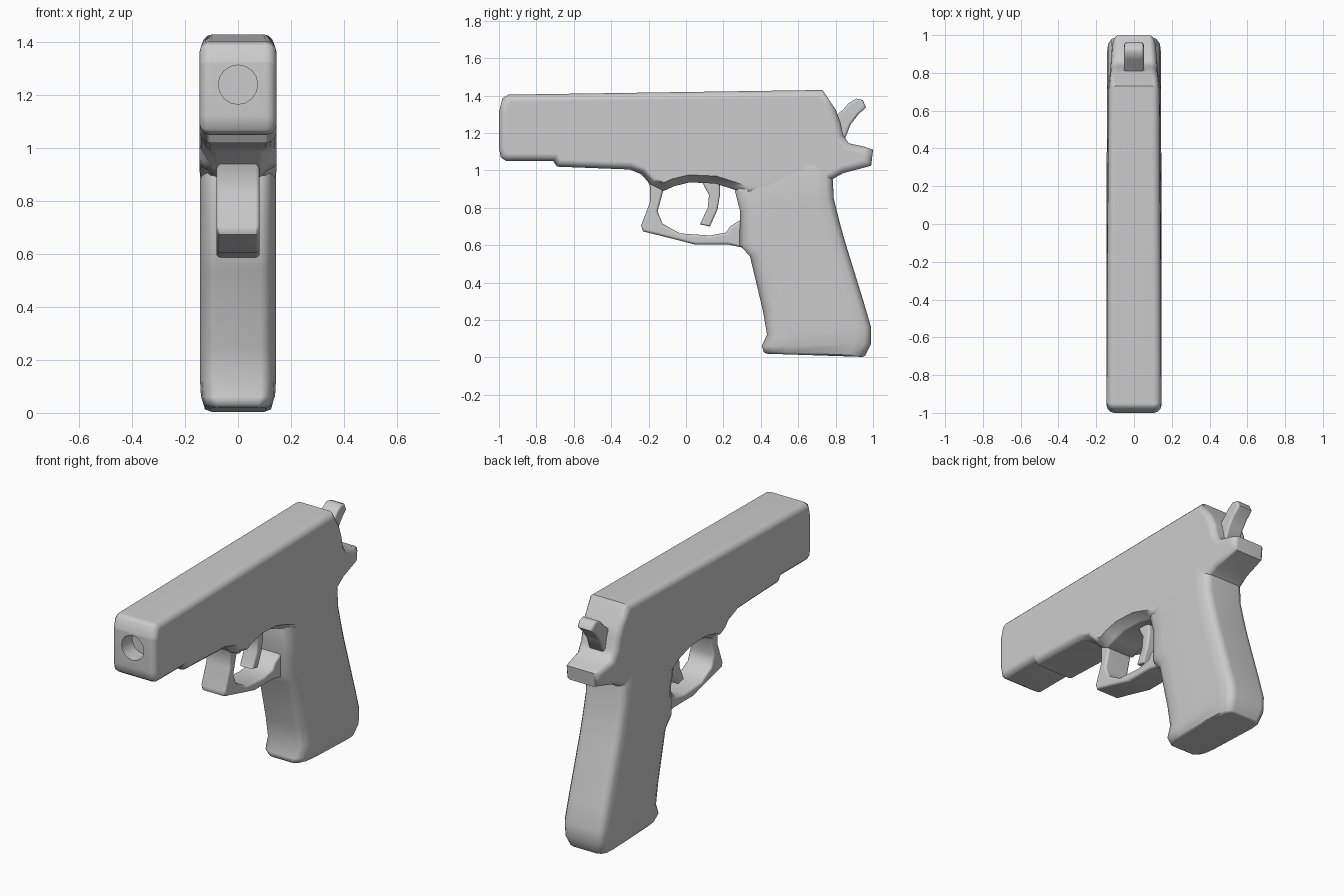
import bpy, bmesh, math

if "Cube" in bpy.data.objects:
    bpy.data.objects.remove(bpy.data.objects["Cube"])


def finish(name, bm, angle=45):
    bmesh.ops.recalc_face_normals(bm, faces=bm.faces)
    mesh = bpy.data.meshes.new(name)
    bm.to_mesh(mesh)
    bm.free()
    ob = bpy.data.objects.new(name, mesh)
    bpy.context.collection.objects.link(ob)
    return ob


def shade(ob, angle=50):
    bpy.ops.object.select_all(action='DESELECT')
    ob.select_set(True)
    bpy.context.view_layer.objects.active = ob
    bpy.ops.object.shade_smooth_by_angle(angle=math.radians(angle))
    wn = ob.modifiers.new("weighted_normals", 'WEIGHTED_NORMAL')
    wn.keep_sharp = True


def profile_part(name, pts, half, bevel, reshape=None):
    """Side outline (y, z) extruded across x, with rounded rims."""
    bm = bmesh.new()
    left = [bm.verts.new((-half, y, z)) for y, z in pts]
    right = [bm.verts.new((half, y, z)) for y, z in pts]
    caps = [bm.faces.new(left), bm.faces.new(right[::-1])]
    n = len(pts)
    for i in range(n):
        j = (i + 1) % n
        bm.faces.new((left[i], right[i], right[j], left[j]))
    bmesh.ops.recalc_face_normals(bm, faces=bm.faces)
    rims = [e for f in caps for e in f.edges]
    bmesh.ops.bevel(bm, geom=rims, offset=bevel, segments=3, profile=0.5,
                    affect='EDGES', clamp_overlap=False)
    if reshape:
        for v in bm.verts:
            v.co.x *= reshape(v.co)
    return finish(name, bm)


# Slide and frame: one outline, narrowed at the rear and above the guard
HALF = 0.145


def body_taper(co):
    s = 1 - 0.24 * max(0, co.y - 0.6) / 0.4
    if abs(co.x) < HALF - 0.001 and co.z < 0.99 and -0.28 < co.y < 0.3:
        s *= 0.75
    return s


body = profile_part("slide_and_frame", [
    (-1, 1.12), (-0.99, 1.07), (-0.96, 1.05), (-0.71, 1.05), (-0.69, 1.02),
    (-0.30, 1.005), (-0.24, 0.98), (-0.19, 0.925), (-0.12, 0.89),
    (-0.06, 0.917), (0.02, 0.936), (0.155, 0.93), (0.25, 0.9), (0.33, 0.87),
    (0.68, 0.88), (0.76, 0.94), (0.84, 0.985), (0.99, 1.025), (1.0, 1.11),
    (0.96, 1.125), (0.87, 1.145), (0.84, 1.19), (0.825, 1.26), (0.80, 1.325),
    (0.73, 1.43), (-0.95, 1.405), (-0.982, 1.385), (-0.995, 1.33),
    (-1, 1.32)], HALF, 0.04, body_taper)

# Muzzle bore
bpy.ops.mesh.primitive_cylinder_add(vertices=16, radius=0.074, depth=0.2,
                                    location=(0, -1, 1.24),
                                    rotation=(math.pi / 2, 0, 0))
cutter = bpy.context.object
cutter.name = "bore_cutter"
cutter.hide_render = True
cut = body.modifiers.new("bore", 'BOOLEAN')
cut.object = cutter
cut.operation = 'DIFFERENCE'
bpy.context.view_layer.objects.active = body
bpy.ops.object.modifier_apply(modifier="bore")
bpy.data.objects.remove(cutter)
shade(body)

# Trigger guard
guard = profile_part("trigger_guard", [
    (-0.22, 0.98), (-0.193, 0.915), (-0.193, 0.83), (-0.24, 0.705),
    (-0.23, 0.674), (-0.14, 0.652), (0.048, 0.604), (0.225, 0.604),
    (0.29, 0.59), (0.40, 0.56), (0.40, 0.76), (0.283, 0.73), (0.235, 0.70),
    (0.215, 0.668), (0.128, 0.652), (-0.032, 0.663), (-0.125, 0.715),
    (-0.152, 0.78), (-0.123, 0.888), (-0.08, 0.98)], 0.082, 0.015)
shade(guard)

# Trigger
trigger = profile_part("trigger", [
    (0.08, 0.96), (0.10, 0.91), (0.123, 0.87), (0.116, 0.80), (0.075, 0.712),
    (0.128, 0.70), (0.168, 0.79), (0.182, 0.87), (0.18, 0.96)], 0.045, 0.012)
shade(trigger)

# Hammer
hammer = profile_part("hammer", [
    (0.78, 1.28), (0.835, 1.32), (0.87, 1.36), (0.91, 1.384), (0.945, 1.376),
    (0.963, 1.338), (0.92, 1.298), (0.88, 1.245), (0.85, 1.17),
    (0.78, 1.14)], 0.052, 0.014)
shade(hammer)

# Grip: lofted rounded sections (front y, front z, back y, back z, half width)
LEVELS = [
    (0.430, 0.020, 0.945, 0.003, 0.105), (0.415, 0.030, 0.958, 0.010, 0.125),
    (0.405, 0.060, 0.990, 0.075, 0.140), (0.433, 0.123, 0.990, 0.160, 0.144),
    (0.412, 0.246, 0.952, 0.290, 0.144), (0.342, 0.540, 0.850, 0.620, 0.144),
    (0.285, 0.604, 0.825, 0.710, 0.144), (0.290, 0.780, 0.790, 0.850, 0.144),
    (0.262, 0.888, 0.785, 0.950, 0.144), (0.300, 1.050, 0.770, 1.050, 0.125)]
FRONT = [(0.6, 0), (0.82, 0.02), (0.95, 0.06), (1, 0.13)]
BACK = [(1, 0.09), (0.95, 0.035), (0.82, 0.01), (0.62, 0)]
bm = bmesh.new()
rings = []
for yf, zf, yb, zb, w in LEVELS:
    side = [(x * w, yf + d) for x, d in FRONT] + [(x * w, yb - d) for x, d in BACK]
    loop = side + [(-x, y) for x, y in reversed(side)]
    rings.append([bm.verts.new((x, y, zf + (zb - zf) * (y - yf) / (yb - yf)))
                  for x, y in loop])
for a, b in zip(rings, rings[1:]):
    for i in range(len(a)):
        j = (i + 1) % len(a)
        bm.faces.new((a[i], a[j], b[j], b[i]))
bm.faces.new(rings[0])
bm.faces.new(rings[-1])
shade(finish("grip", bm))
